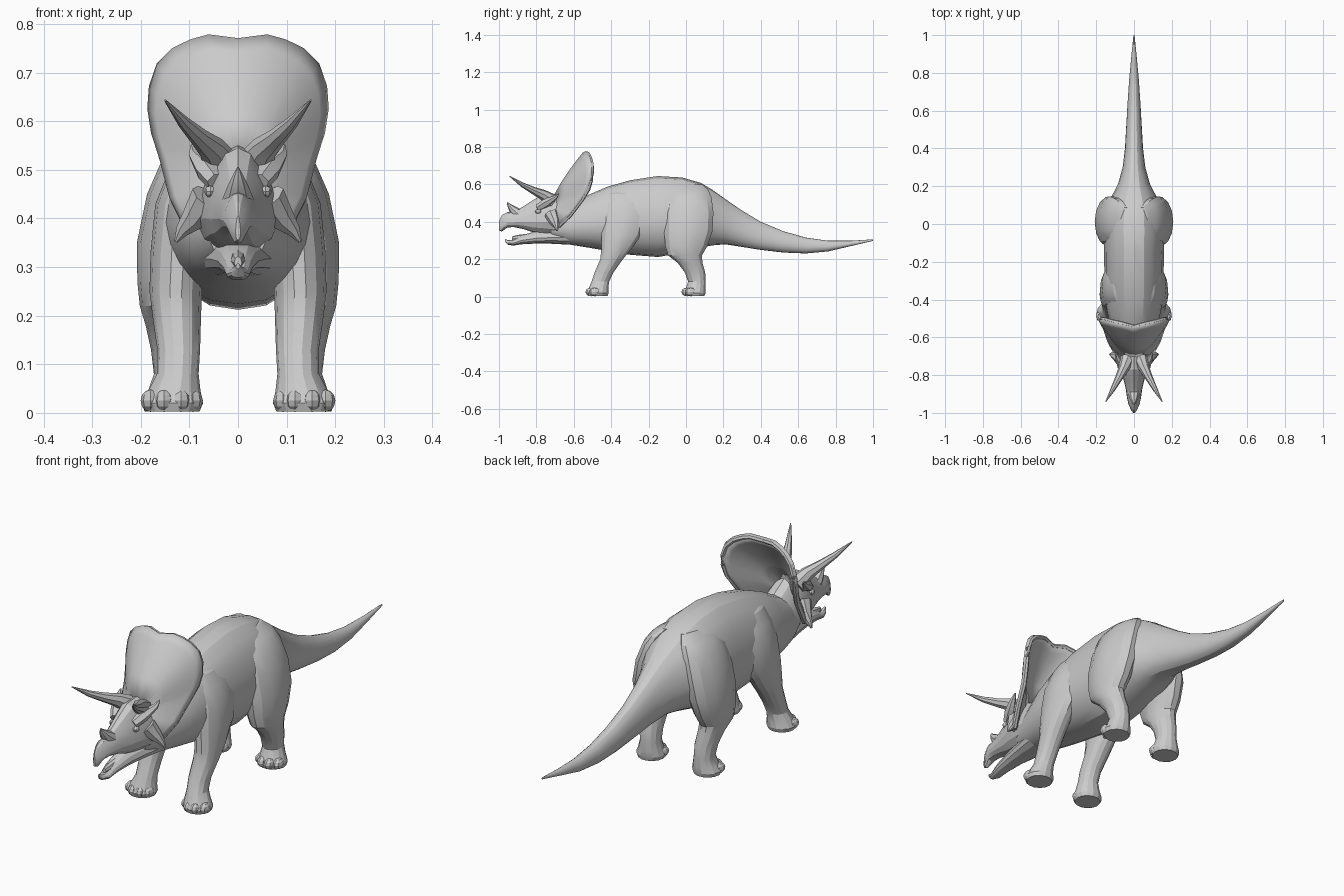
import bpy, bmesh
from math import sin, cos, pi, radians
from mathutils import Vector


def finish(name, bm, mirror=False):
    bmesh.ops.recalc_face_normals(bm, faces=bm.faces)
    me = bpy.data.meshes.new(name)
    bm.to_mesh(me)
    bm.free()
    ob = bpy.data.objects.new(name, me)
    bpy.context.collection.objects.link(ob)
    if mirror:
        ob.modifiers.new("mirror", 'MIRROR')
    return ob


def skin(name, rings, mirror=False):
    """Bridge closed rings of points and cap both ends."""
    bm = bmesh.new()
    rows = [[bm.verts.new(p) for p in r] for r in rings]
    n = len(rows[0])
    for a, b in zip(rows, rows[1:]):
        for i in range(n):
            j = (i + 1) % n
            bm.faces.new((a[i], a[j], b[j], b[i]))
    bm.faces.new(rows[0])
    bm.faces.new(rows[-1])
    return finish(name, bm, mirror)


def trunk(name, stations, sides=20, pinch=0.08, belly=0.43):
    """Egg sections across y: (y, top, bottom, half width)."""
    rings = []
    for y, top, bot, w in stations:
        zc = bot + belly * (top - bot)
        ring = []
        for k in range(sides):
            a = 2 * pi * k / sides + pi / 2
            s, c = sin(a), cos(a)
            x = w * (abs(c) ** 0.85) * (1 if c > 0 else -1)
            x *= 1 - pinch * max(s, 0)
            ring.append((x, y, zc + s * (top - zc if s > 0 else zc - bot)))
        rings.append(ring)
    return skin(name, rings)


def limb(name, stations, sides=14):
    """Level oval sections: (z, y, half depth, x, half width)."""
    rings = [[(x + rx * cos(2 * pi * k / sides), y + ry * sin(2 * pi * k / sides), z)
              for k in range(sides)] for z, y, ry, x, rx in stations]
    return skin(name, rings, True)


def tube(name, pts, sides=8, mirror=True):
    """Tapering tube through (x, y, z, radius)."""
    ps = [Vector(p[:3]) for p in pts]
    rings = []
    for i, p in enumerate(ps):
        d = (ps[min(i + 1, len(ps) - 1)] - ps[max(i - 1, 0)]).normalized()
        u = d.cross(Vector((0, 0.1, 1))).normalized()
        v = d.cross(u)
        rings.append([p + pts[i][3] * (u * cos(2 * pi * k / sides) + v * sin(2 * pi * k / sides))
                      for k in range(sides)])
    return skin(name, rings, mirror)


def blob(name, centre, size, mirror=True):
    bm = bmesh.new()
    bmesh.ops.create_uvsphere(bm, u_segments=8, v_segments=6, radius=1)
    for v in bm.verts:
        v.co = Vector([c + s * q for c, s, q in zip(centre, size, v.co)])
    return finish(name, bm, mirror)


# Body, neck and tail
trunk("body_and_tail", [
    (-.72, .46, .31, .06), (-.62, .49, .278, .10), (-.52, .545, .262, .13),
    (-.42, .588, .245, .15), (-.30, .622, .224, .157), (-.15, .645, .212, .158),
    (-.02, .637, .235, .16), (.08, .608, .262, .15), (.14, .572, .274, .122),
    (.21, .522, .28, .085), (.30, .46, .266, .06), (.40, .40, .25, .048),
    (.52, .35, .236, .041), (.64, .316, .231, .034), (.76, .299, .242, .026),
    (.88, .299, .27, .015), (.96, .304, .289, .007), (1.0, .306, .298, .003)])

# Head with hooked beak, and the open lower jaw
trunk("skull", [
    (-.60, .49, .33, .09), (-.70, .55, .325, .085), (-.77, .545, .335, .072),
    (-.82, .515, .345, .058), (-.87, .482, .362, .045), (-.92, .455, .372, .038),
    (-.955, .452, .37, .03), (-.985, .435, .348, .016), (-1.0, .405, .355, .005)],
    14, 0.3, 0.4)
trunk("lower_jaw", [
    (-.62, .37, .278, .075), (-.72, .36, .283, .056), (-.80, .35, .284, .042),
    (-.88, .328, .28, .031), (-.925, .302, .273, .024), (-.953, .303, .278, .014),
    (-.968, .308, .296, .004)], 12)
trunk("tongue", [(-.82, .34, .31, .015), (-.90, .33, .30, .015), (-.93, .322, .298, .008)], 8)

# Horns
tube("nose_horn", [(0, -.895, .44, .032), (0, -.93, .47, .02), (0, -.947, .49, .01),
                   (0, -.955, .505, .002)], mirror=False)
tube("brow_horn", [(.035, -.715, .51, .04), (.055, -.765, .545, .028), (.08, -.815, .567, .02),
                   (.112, -.875, .598, .013), (.15, -.942, .643, .002)])
tube("cheek_horn", [(.06, -.72, .44, .04), (.09, -.70, .40, .028),
                    (.115, -.692, .375, .015), (.128, -.69, .352, .004)])
tube("brow_ridge", [(.045, -.79, .475, .02), (.065, -.75, .50, .024),
                    (.09, -.70, .53, .012), (.095, -.68, .55, .003)], 6)
blob("eye", (.057, -.79, .455), (.012, .017, .012))

# Frill: a fan from the back of the skull out to a curved rim
rim = [(.10, -.68, .375), (.133, -.615, .44), (.153, -.555, .52), (.170, -.522, .575),
       (.178, -.507, .625), (.175, -.501, .67), (.16, -.503, .715), (.13, -.511, .745),
       (.095, -.519, .762), (.058, -.527, .772)]
rim = rim + [(0, -.543, .764)] + [(-x, y, z) for x, y, z in reversed(rim)]
hub = Vector((0, -.725, .48))
bm = bmesh.new()
rows = []
for t in (.2, .45, .7, .9, 1.0):
    row = []
    for p in rim:
        q = hub.lerp(Vector(p), t)
        q.y -= .014 * sin(pi * t)
        row.append(bm.verts.new(q))
    rows.append(row)
for a, b in zip(rows, rows[1:]):
    for i in range(len(rim) - 1):
        bm.faces.new((a[i], a[i + 1], b[i + 1], b[i]))
frill = finish("frill", bm)
mod = frill.modifiers.new("thickness", 'SOLIDIFY')
mod.thickness = .022
mod.offset = 0
tube("frill_rim", [(x * .98, y, z * .985 + .006, .01) for x, y, z in rim], 6, False)

# Legs, their tops sunk into the flanks
limb("front_leg", [
    (.575, -.34, .06, .05, .022), (.55, -.335, .09, .07, .04), (.50, -.33, .11, .092, .05),
    (.43, -.328, .118, .115, .055), (.33, -.345, .11, .124, .056), (.25, -.375, .08, .128, .054),
    (.20, -.398, .062, .126, .05), (.13, -.438, .052, .122, .044), (.08, -.458, .048, .124, .043),
    (.045, -.468, .054, .131, .054), (.02, -.472, .06, .135, .063), (.003, -.472, .054, .135, .056)])
limb("hind_leg", [
    (.60, .02, .07, .045, .028), (.57, .018, .105, .072, .046), (.53, .015, .125, .092, .06),
    (.45, .015, .135, .115, .072), (.35, .012, .133, .134, .074), (.27, .002, .115, .142, .065),
    (.22, -.005, .092, .146, .056), (.18, .022, .068, .14, .05), (.13, .048, .056, .134, .045),
    (.08, .058, .048, .131, .042), (.045, .052, .054, .133, .052), (.02, .046, .06, .136, .062),
    (.003, .046, .054, .136, .056)])

# Toes, four in a fan on each foot
for leg, y0 in (("front", -.468), ("hind", .045)):
    for i, a in enumerate((-66, -24, 18, 62)):
        a = radians(a)
        blob(f"{leg}_toe_{i + 1}", (.137 + .049 * sin(a), y0 - .042 * cos(a), .025),
             (.02, .03, .023))

# Smooth shading with crisp creases
for ob in bpy.data.objects:
    ob.select_set(True)
    bpy.context.view_layer.objects.active = ob
bpy.ops.object.shade_smooth_by_angle(angle=radians(22))
